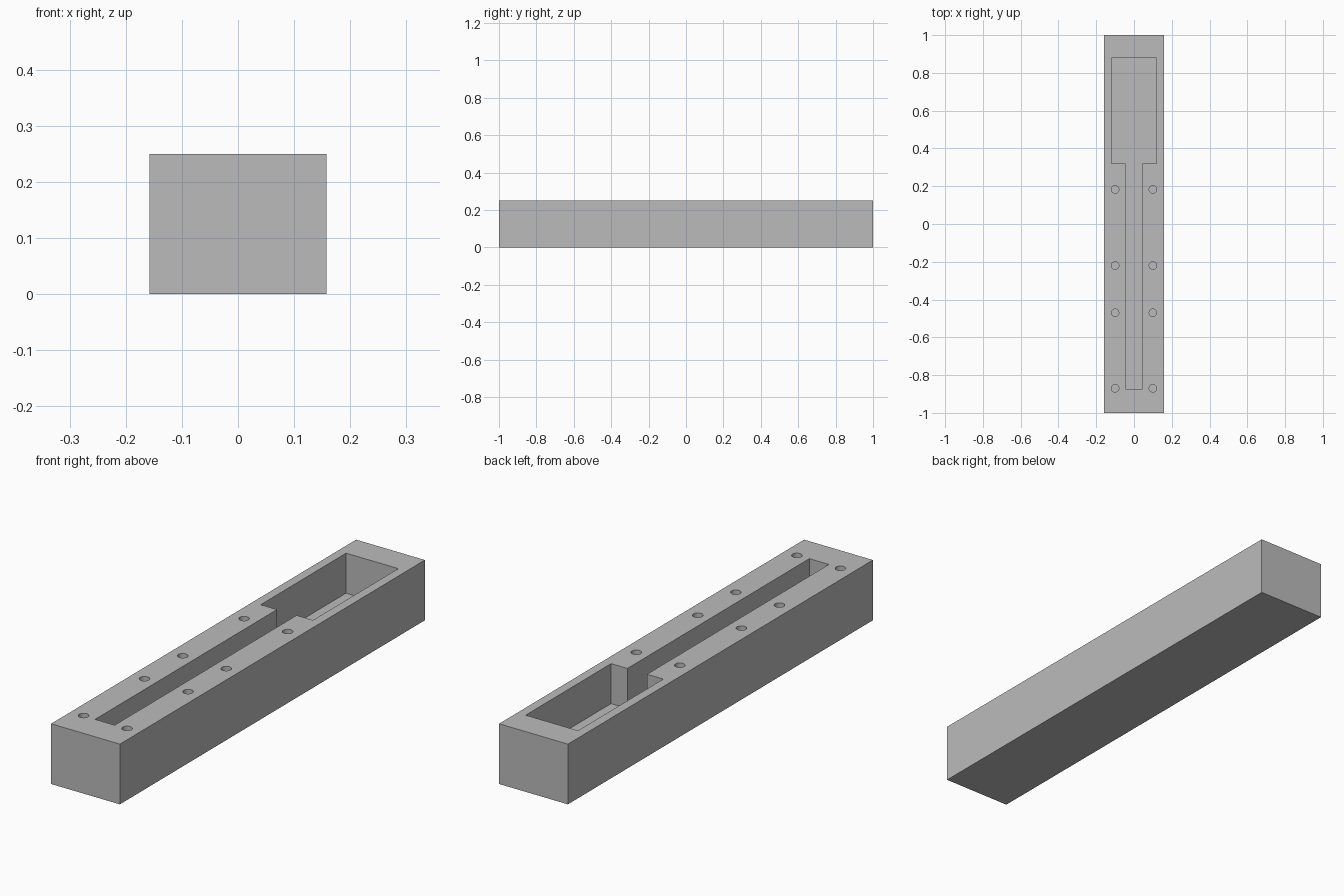
import bpy
import bmesh
from mathutils import Matrix, Vector

default = bpy.data.objects.get("Cube")
if default:
    bpy.data.objects.remove(default, do_unlink=True)

HALF_WIDTH, HALF_LENGTH, HEIGHT = 0.158, 1.0, 0.25
FLOOR = 0.084          # floor height of the recess
HOLE_BOTTOM = 0.1
ABOVE = HEIGHT + 0.05  # cutters rise past the top face

grey = bpy.data.materials.new("plain grey")
grey.use_nodes = True
grey.diffuse_color = (0.5, 0.5, 0.5, 1)
grey.node_tree.nodes["Principled BSDF"].inputs["Base Color"].default_value = (0.5, 0.5, 0.5, 1)


def make_object(name, bm):
    bmesh.ops.recalc_face_normals(bm, faces=bm.faces)
    mesh = bpy.data.meshes.new(name)
    bm.to_mesh(mesh)
    bm.free()
    mesh.materials.append(grey)
    obj = bpy.data.objects.new(name, mesh)
    bpy.context.collection.objects.link(obj)
    return obj


def prism(name, outline, bottom, top):
    """Extrude a flat outline upwards."""
    bm = bmesh.new()
    face = bm.faces.new([bm.verts.new((x, y, bottom)) for x, y in outline])
    grown = bmesh.ops.extrude_face_region(bm, geom=[face])["geom"]
    verts = [v for v in grown if isinstance(v, bmesh.types.BMVert)]
    bmesh.ops.translate(bm, verts=verts, vec=Vector((0, 0, top - bottom)))
    return make_object(name, bm)


def mirrored(half):
    """Close a right-hand outline with its mirror image."""
    return half + [(-x, y) for x, y in reversed(half)]


# Solid block
block = prism("block", mirrored([(HALF_WIDTH, -HALF_LENGTH), (HALF_WIDTH, HALF_LENGTH)]), 0, HEIGHT)

# Wide pocket joined to a narrow slot
recess = prism("recess_cutter", mirrored([(0.045, -0.873), (0.045, 0.32), (0.12, 0.32), (0.12, 0.88)]),
               FLOOR, ABOVE)

# Two rows of round blind holes
bm = bmesh.new()
for x in (-0.1, 0.1):
    for y in (-0.87, -0.47, -0.22, 0.183):
        bmesh.ops.create_cone(bm, cap_ends=True, segments=32, radius1=0.02, radius2=0.02,
                              depth=ABOVE - HOLE_BOTTOM,
                              matrix=Matrix.Translation((x, y, (ABOVE + HOLE_BOTTOM) / 2)))
holes = make_object("hole_cutter", bm)

# Cut the recess and holes, then drop the cutters
bpy.context.view_layer.objects.active = block
block.select_set(True)
for cutter in (recess, holes):
    cutter.hide_render = True
    cut = block.modifiers.new(cutter.name, "BOOLEAN")
    cut.operation = "DIFFERENCE"
    cut.solver = "EXACT"
    cut.object = cutter
    bpy.ops.object.modifier_apply(modifier=cut.name)
    bpy.data.objects.remove(cutter, do_unlink=True)

# Smooth hole walls, sharp block edges
bpy.ops.object.shade_smooth_by_angle()
